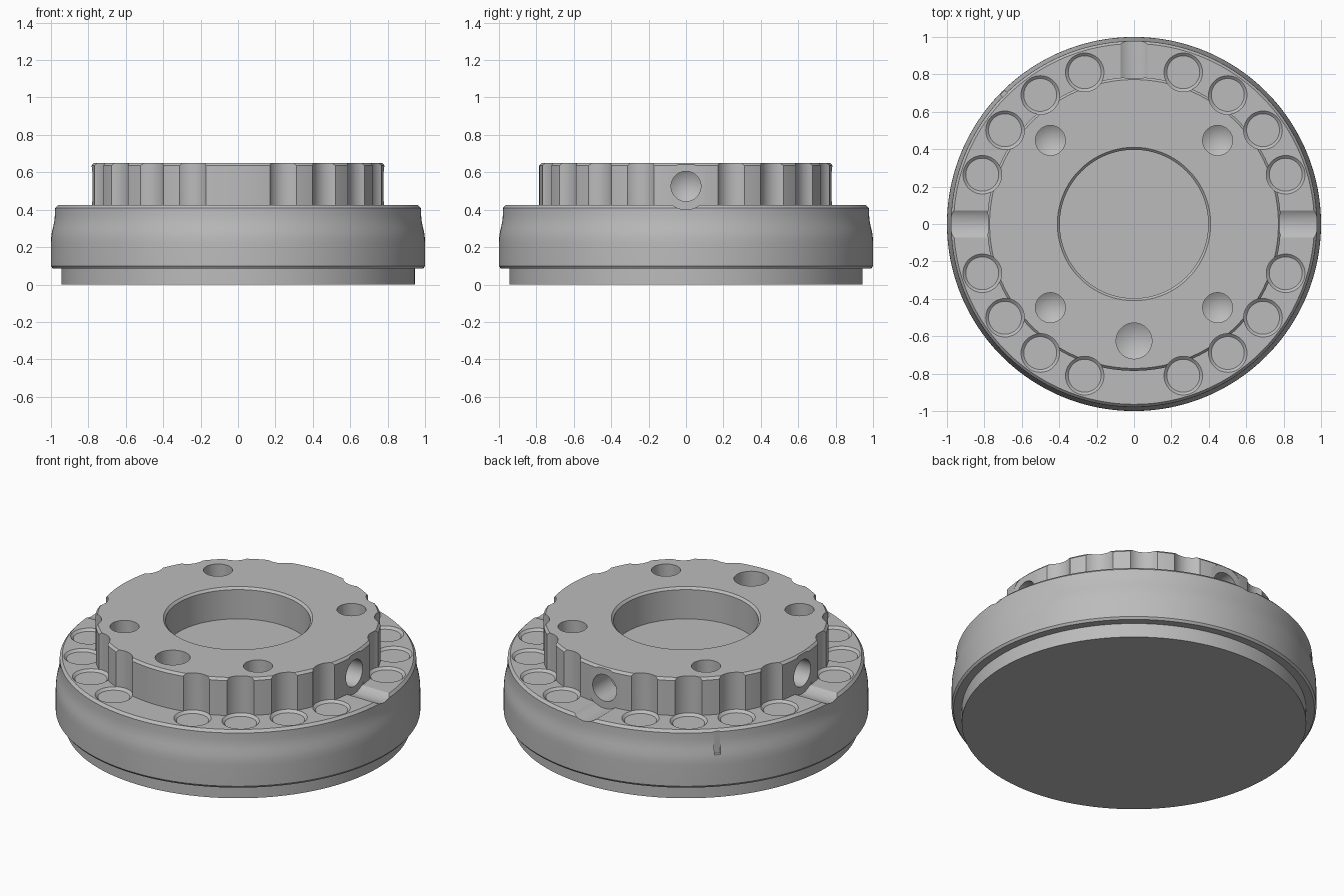
import bpy, bmesh
from math import radians, cos, sin, pi
from mathutils import Matrix

cube = bpy.data.objects.get("Cube")
if cube:
    bpy.data.objects.remove(cube, do_unlink=True)

grey = bpy.data.materials.new("machined grey")
grey.use_nodes = True
colour = (0.5, 0.5, 0.5, 1)
grey.diffuse_color = colour
grey.node_tree.nodes["Principled BSDF"].inputs["Base Color"].default_value = colour


def lathe(bm, profile, steps, matrix=Matrix()):
    """Add a closed solid of revolution; the profile is (radius, height), axis to axis."""
    part = bmesh.new()
    verts = [part.verts.new((r, 0, z)) for r, z in profile]
    edges = [part.edges.new(pair) for pair in zip(verts, verts[1:])]
    bmesh.ops.spin(part, geom=verts + edges, axis=(0, 0, 1), cent=(0, 0, 0),
                   angle=2 * pi, steps=steps, use_merge=True)
    bmesh.ops.remove_doubles(part, verts=part.verts, dist=1e-5)
    bmesh.ops.recalc_face_normals(part, faces=part.faces)
    part.transform(matrix)
    mesh = bpy.data.meshes.new("part")
    part.to_mesh(mesh)
    part.free()
    bm.from_mesh(mesh)
    bpy.data.meshes.remove(mesh)


def make_object(name, bm):
    mesh = bpy.data.meshes.new(name)
    bm.to_mesh(mesh)
    bm.free()
    mesh.materials.append(grey)
    obj = bpy.data.objects.new(name, mesh)
    bpy.context.collection.objects.link(obj)
    return obj


# Turned body: foot, bulged rim, ledge, raised hub and centre pocket
LEDGE, TOP = 0.425, 0.65
body_bm = bmesh.new()
lathe(body_bm, [
    (0, 0), (0.945, 0), (0.945, 0.085), (0.99, 0.085), (1, 0.098),
    (1, 0.22), (0.999, 0.25), (0.995, 0.28), (0.988, 0.31), (0.982, 0.34),
    (0.979, 0.37), (0.978, 0.41), (0.964, LEDGE),
    (0.785, LEDGE), (0.785, 0.636), (0.772, TOP),
    (0.41, TOP), (0.397, 0.637), (0.397, 0.46), (0, 0.46)], 192)
body = make_object("body", body_bm)

cut = bmesh.new()

# Scallops in the hub wall, each ending in a chamfered round seat on the ledge
for quarter in range(4):
    for step in range(1, 5):
        a = radians(90 * quarter + 18 * step)
        lathe(cut, [(0, 0.412), (0.088, 0.412), (0.104, LEDGE + 0.001), (0.104, 0.8), (0, 0.8)],
              48, Matrix.Translation((0.853 * cos(a), 0.853 * sin(a), 0)))

# Drilled holes in the top face
def drill(radius, x, y):
    lathe(cut, [(0, 0.42), (radius, 0.47), (radius, 0.8), (0, 0.8)], 40,
          Matrix.Translation((x, y, 0)))

for sx in (-1, 1):
    for sy in (-1, 1):
        drill(0.08, 0.447 * sx, 0.447 * sy)
drill(0.096, 0, -0.625)

# Radial drilled holes, each opening into a round-bottomed channel across the ledge
for turn in (0, 90, 180):
    place = (Matrix.Translation((0, 0, 0.525)) @ Matrix.Rotation(radians(turn), 4, 'Z')
             @ Matrix.Rotation(radians(90), 4, 'Y'))
    lathe(cut, [(0, 0.56), (0.08, 0.61), (0.08, 0.779), (0.124, 0.779),
                (0.124, 1.2), (0, 1.2)], 48, place)

# Narrow index notch in the rim
place = (Matrix.Rotation(radians(135), 4, 'Z') @ Matrix.Translation((1.02, 0, 0.4))
         @ Matrix.Diagonal((0.09, 0.034, 0.24, 1)))
bmesh.ops.create_cube(cut, size=1, matrix=place)

cutter = make_object("cutter", cut)
cutter.hide_render = True

mod = body.modifiers.new("cuts", 'BOOLEAN')
mod.operation = 'DIFFERENCE'
mod.solver = 'EXACT'
mod.object = cutter

for obj in bpy.context.selected_objects:
    obj.select_set(False)
body.select_set(True)
bpy.context.view_layer.objects.active = body
bpy.ops.object.modifier_apply(modifier=mod.name)
bpy.data.objects.remove(cutter, do_unlink=True)
bpy.ops.object.shade_smooth_by_angle(angle=radians(25))
